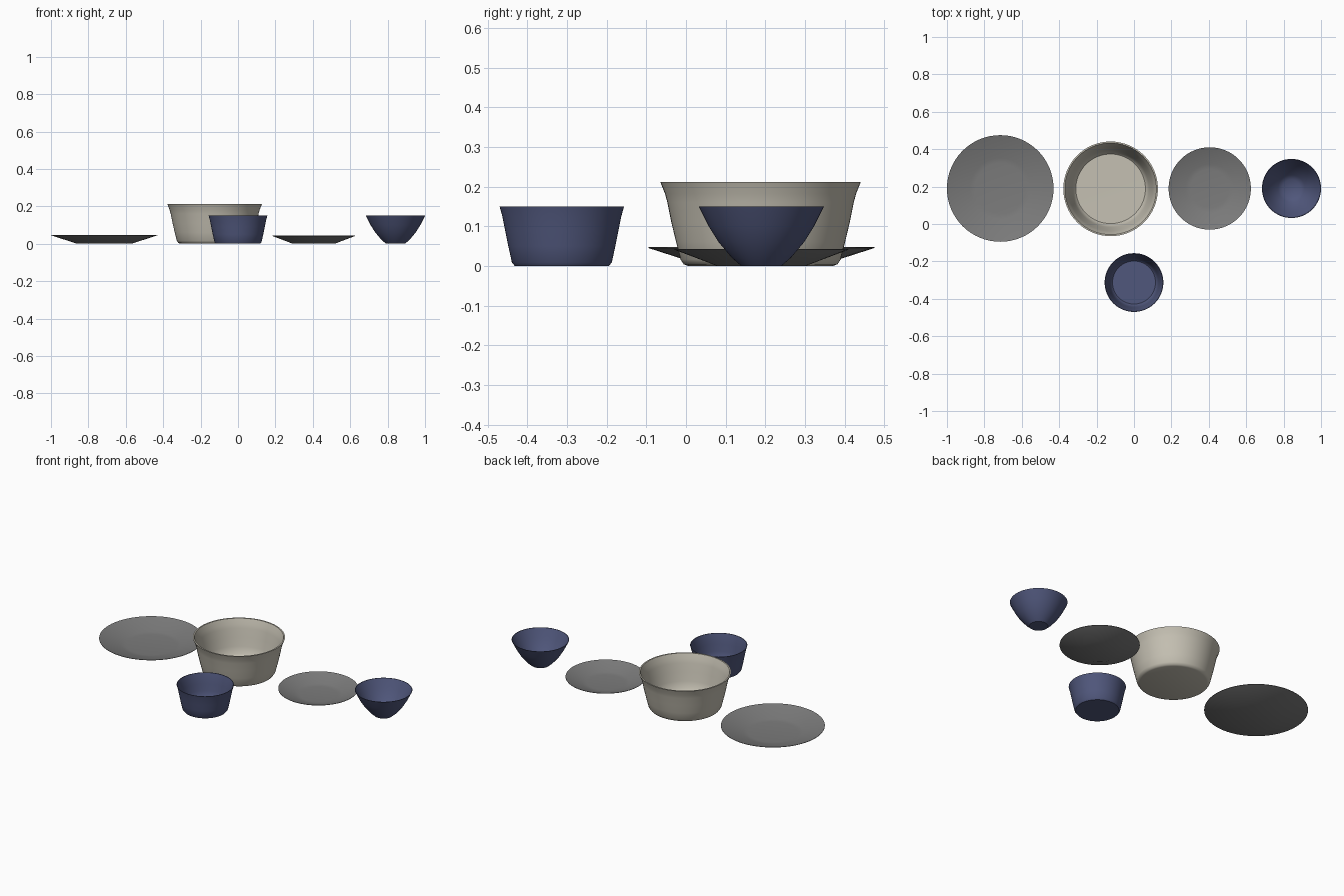
import bpy, bmesh, math

if "Cube" in bpy.data.objects:
    bpy.data.objects.remove(bpy.data.objects["Cube"])

def material(name, rgb):
    m = bpy.data.materials.new(name)
    m.diffuse_color = (*rgb, 1)
    m.use_nodes = True
    m.node_tree.nodes["Principled BSDF"].inputs["Base Color"].default_value = m.diffuse_color
    return m

cream = material("cream", (0.56, 0.53, 0.45))
grey = material("grey", (0.2, 0.2, 0.2))
blue = material("blue", (0.08, 0.095, 0.2))

def lathe(name, profile, loc, mat, sides=64, angle=40):
    """Spin a closed (radius, z) profile that starts and ends on the axis."""
    bm = bmesh.new()
    vs = [bm.verts.new((r, 0, z)) for r, z in profile]
    es = [bm.edges.new(p) for p in zip(vs, vs[1:])]
    bmesh.ops.spin(bm, geom=vs + es, cent=(0, 0, 0), axis=(0, 0, 1),
                   angle=math.tau, steps=sides)
    bmesh.ops.remove_doubles(bm, verts=bm.verts, dist=0.0002)
    bmesh.ops.recalc_face_normals(bm, faces=bm.faces)
    me = bpy.data.meshes.new(name)
    bm.to_mesh(me)
    bm.free()
    me.materials.append(mat)
    ob = bpy.data.objects.new(name, me)
    ob.location = loc
    bpy.context.collection.objects.link(ob)
    bpy.ops.object.select_all(action='DESELECT')
    ob.select_set(True)
    bpy.context.view_layer.objects.active = ob
    bpy.ops.object.shade_smooth_by_angle(angle=math.radians(angle))

# plates: flat centre and a shallow sloping rim
def plate(name, loc, r, base, h):
    lathe(name, [(0, 0), (base, 0), (r, h - 0.002), (r, h),
                 (base + 0.018, 0.009), (base - 0.01, 0.006), (0, 0.006)], loc, grey)

plate("dinner_plate", (-0.715, 0.19, 0), 0.285, 0.145, 0.047)
plate("side_plate", (0.405, 0.19, 0), 0.22, 0.112, 0.043)

# large serving bowl with a flared lip
lathe("serving_bowl", [(0, 0), (0.183, 0), (0.194, 0.004), (0.202, 0.016), (0.213, 0.06),
                       (0.225, 0.11), (0.235, 0.16), (0.241, 0.182), (0.253, 0.212),
                       (0.245, 0.212), (0.233, 0.182), (0.227, 0.16), (0.217, 0.11),
                       (0.205, 0.06), (0.195, 0.02), (0.186, 0.011), (0, 0.009)],
      (-0.125, 0.188, 0), cream)

# small deep bowl
lathe("small_bowl", [(0, 0), (0.119, 0), (0.126, 0.009), (0.135, 0.05), (0.143, 0.09),
                     (0.15, 0.125), (0.157, 0.15), (0.154, 0.15), (0.146, 0.125),
                     (0.139, 0.09), (0.131, 0.05), (0.122, 0.012), (0.115, 0.006), (0, 0.006)],
      (0, -0.313, 0), blue)

# conical bowl on a narrow foot
lathe("conical_bowl", [(0, 0), (0.051, 0), (0.075, 0.021), (0.108, 0.06), (0.133, 0.1),
                       (0.158, 0.15), (0.155, 0.15), (0.129, 0.1), (0.104, 0.062),
                       (0.072, 0.025), (0.048, 0.006), (0, 0.006)],
      (0.842, 0.19, 0), blue)
